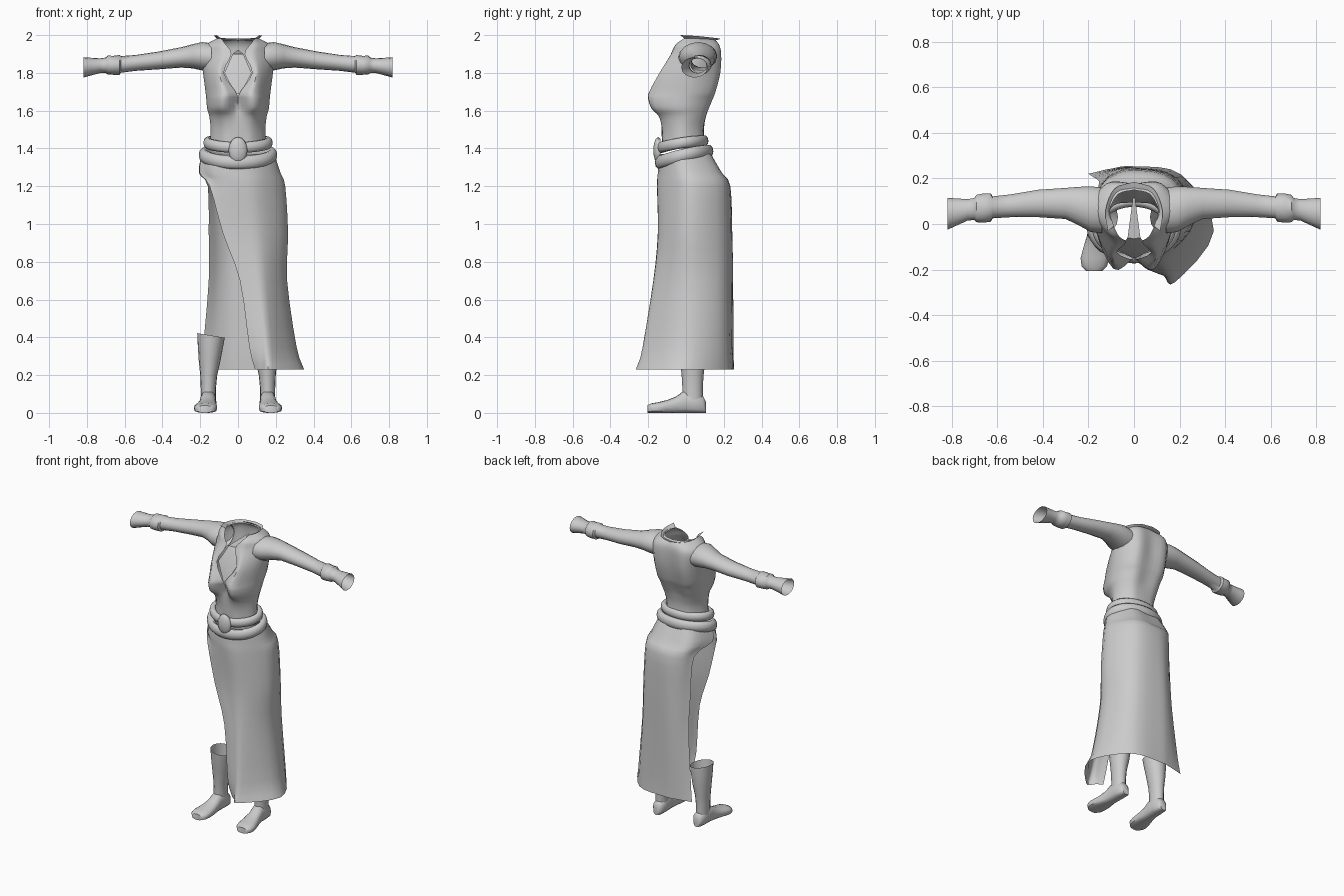
import bpy, bmesh, math
from mathutils import Vector

grey = bpy.data.materials.new("cloth_grey")
grey.diffuse_color = (0.6, 0.6, 0.6, 1)


def spline(pts, n):
    """Smooth curve through the points, n steps per span."""
    p = [Vector(q) for q in pts]
    p = [2 * p[0] - p[1]] + p + [2 * p[-1] - p[-2]]
    out = []
    for i in range(1, len(p) - 2):
        a, b, c, d = p[i - 1:i + 3]
        for k in range(n):
            t = k / n
            out.append(0.5 * (2 * b + (c - a) * t + (2 * a - 5 * b + 4 * c - d) * t * t
                              + (3 * b - a - 3 * c + d) * t ** 3))
    return out + [p[-2]]


def loft(name, rows, closed=False, caps=False, mirror=False, angle=50):
    """Skin rows of points into a smooth shaded surface."""
    bm = bmesh.new()
    grid = [[bm.verts.new(q) for q in r] for r in rows]
    n = len(rows[0])
    for a, b in zip(grid, grid[1:]):
        for i in range(n if closed else n - 1):
            j = (i + 1) % n
            bm.faces.new((a[i], a[j], b[j], b[i]))
    if caps:
        bm.faces.new(grid[0])
        bm.faces.new(grid[-1])
    bmesh.ops.remove_doubles(bm, verts=bm.verts, dist=0.0005)
    bmesh.ops.recalc_face_normals(bm, faces=bm.faces)
    me = bpy.data.meshes.new(name)
    bm.to_mesh(me)
    bm.free()
    me.materials.append(grey)
    ob = bpy.data.objects.new(name, me)
    bpy.context.collection.objects.link(ob)
    bpy.ops.object.select_all(action='DESELECT')
    ob.select_set(True)
    bpy.context.view_layer.objects.active = ob
    bpy.ops.object.shade_smooth_by_angle(angle=math.radians(angle))
    if mirror:
        m = ob.modifiers.new("mirror", 'MIRROR')
        m.use_clip = True
        m.merge_threshold = 0.001
    return ob


def sheet(name, table, nu, nv, **kw):
    """Loft a table of (height, points) rows, smoothed both ways."""
    rows = [spline([(x, y, z) for x, y in pts], nu) for z, pts in table]
    cols = [spline(c, nv) for c in zip(*rows)]
    return loft(name, list(zip(*cols)), **kw)


def circle(n):
    return [(math.cos(2 * math.pi * i / n), math.sin(2 * math.pi * i / n)) for i in range(n)]


# Bodice half: opening edge, bust, side, shoulder blade, spine
sheet("bodice", [
    (1.40, [(0, -.125), (.08, -.115), (.150, -.02), (.09, .085), (0, .100)]),
    (1.50, [(0, -.130), (.08, -.115), (.145, -.02), (.09, .080), (0, .095)]),
    (1.57, [(0, -.130), (.085, -.137), (.152, -.015), (.10, .095), (0, .105)]),
    (1.61, [(0, -.125), (.09, -.180), (.163, -.02), (.105, .11), (0, .115)]),
    (1.66, [(0, -.140), (.09, -.197), (.168, -.01), (.11, .130), (0, .135)]),
    (1.70, [(.012, -.155), (.09, -.187), (.172, 0), (.12, .145), (0, .150)]),
    (1.80, [(.075, -.125), (.11, -.130), (.185, .03), (.12, .172), (0, .170)]),
    (1.90, [(.035, -.080), (.10, -.065), (.195, .06), (.12, .178), (0, .178)]),
    (1.95, [(.065, -.055), (.11, -.035), (.170, .06), (.11, .165), (0, .172)]),
    (1.983, [(.09, -.01), (.10, .020), (.108, .06), (.07, .130), (0, .150)]),
], 4, 3, mirror=True)

# Turned-out collar
neck = [(.088, -.01, 1.983), (.105, .06, 1.975), (.07, .13, 1.972), (0, .15, 1.97)]
rim = [(.115, -.03, 2.0), (.125, .06, 1.995), (.085, .155, 1.985), (0, .185, 1.98)]
loft("collar", [spline(neck, 4), spline(rim, 4)], mirror=True)

# Recessed panel behind the neckline
loft("chest_panel", [[e, (0, e[1] - .005, e[2])] for e in
                     [(.015, -.145, 1.69), (.072, -.115, 1.80), (.028, -.06, 1.90), (.004, .12, 1.92)]],
     mirror=True, angle=30)

# Sleeves with wrist band and flared cuff: x, y, z, radius y, radius z
sleeve = [(.14, .06, 1.882, .10, .075), (.19, .065, 1.888, .10, .075), (.24, .078, 1.888, .085, .064),
          (.30, .09, 1.882, .068, .054), (.42, .09, 1.866, .060, .047), (.54, .08, 1.853, .050, .042),
          (.62, .073, 1.845, .048, .044), (.628, .072, 1.842, .062, .053), (.66, .07, 1.84, .064, .050),
          (.69, .068, 1.842, .060, .050), (.70, .066, 1.84, .048, .041), (.73, .062, 1.838, .047, .039),
          (.78, .052, 1.833, .060, .047), (.818, .045, 1.829, .070, .054)]
loft("sleeves", [[(x, y + ry * c, z + rz * s) for c, s in circle(16)] for x, y, z, ry, rz in sleeve],
     closed=True, mirror=True)


# Sagging belt rolls
def belt(name, rx, ry, cy, z_front, z_side, z_back, tube, height):
    rows = []
    for c, s in circle(41)[:] + [(1, 0)]:
        mid = (z_front + z_back) / 2
        z = z_side + (z_back - z_front) / 2 * s + (mid - z_side) * s * s
        rows.append([(c * (rx + tube * u), cy + s * (ry + tube * u), z + height * v) for u, v in circle(10)])
    loft(name, rows, closed=True)


belt("upper_belt", .162, .115, -.018, 1.405, 1.43, 1.44, .022, .030)
belt("lower_belt", .183, .130, -.010, 1.325, 1.365, 1.385, .025, .036)

# Oval buckle
buckle = [[(.05 * c * math.cos(a), -.147 - .026 * math.sin(a), 1.39 + .07 * s * math.cos(a))
           for c, s in circle(16)] for a in [-.5, 0, .35, .7, 1.1, 1.5]]
loft("buckle", buckle, closed=True, caps=True)

# Wrap skirt, open along the side: front edge round to back edge
sheet("skirt", [
    (1.37, [(-.193, -.02), (-.10, -.125), (.08, -.13), (.193, -.03), (.12, .115), (0, .13), (-.12, .115), (-.193, -.01)]),
    (1.27, [(-.203, -.05), (-.12, -.13), (.08, -.14), (.225, -.01), (.15, .165), (0, .19), (-.14, .165), (-.207, .0)]),
    (1.20, [(-.15, -.12), (-.05, -.145), (.10, -.14), (.25, .01), (.17, .195), (0, .235), (-.11, .205), (-.16, .14)]),
    (.95, [(-.08, -.14), (0, -.145), (.13, -.135), (.265, .01), (.18, .205), (0, .245), (-.09, .225), (-.155, .17)]),
    (.70, [(.01, -.165), (.07, -.17), (.15, -.155), (.26, .01), (.19, .205), (0, .248), (-.09, .235), (-.155, .19)]),
    (.35, [(.06, -.20), (.12, -.22), (.18, -.21), (.31, 0), (.21, .21), (0, .25), (-.10, .24), (-.185, .21)]),
    (.23, [(.09, -.195), (.13, -.225), (.18, -.255), (.35, -.03), (.21, .215), (0, .253), (-.10, .243), (-.20, .22)]),
], 4, 3)

# Boot shafts: z, x, y, radius x, radius y
shaft = [(.41, .143, .03, .073, .078), (.36, .145, .032, .068, .076), (.28, .15, .036, .058, .068),
         (.20, .155, .035, .045, .058), (.13, .157, .035, .040, .054), (.07, .157, .035, .040, .055)]
loft("boot_shafts", [[(x + rx * c, y + ry * s, z + .012 * c * (z > .4)) for c, s in circle(16)]
                     for z, x, y, rx, ry in shaft], closed=True, mirror=True)

# Feet: y, x, half width, height
foot = [(.105, .155, .022, .06), (.09, .155, .036, .09), (.04, .156, .042, .11), (-.01, .158, .042, .118),
        (-.05, .161, .045, .088), (-.10, .166, .055, .068), (-.15, .172, .062, .056), (-.185, .174, .056, .05),
        (-.205, .175, .036, .04)]


def sole_curve(s, h):
    return h * (.5 + .5 * math.copysign(abs(s) ** (.8 if s > 0 else .45), s))


loft("feet", [[(x + w * c, y, sole_curve(s, h)) for c, s in circle(16)] for y, x, w, h in foot],
     closed=True, caps=True, mirror=True)
